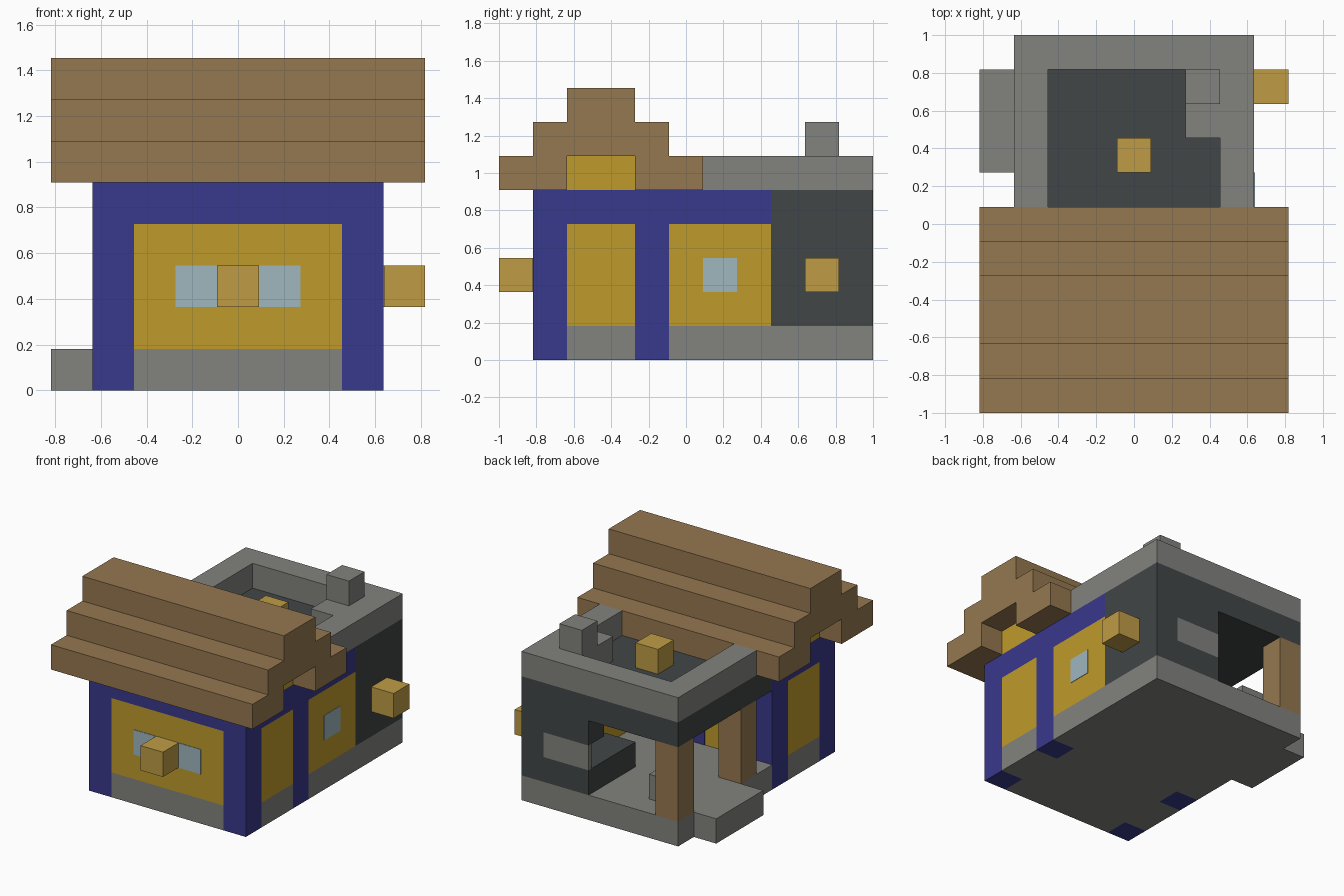
import bpy, bmesh
from mathutils import Vector

if "Cube" in bpy.data.objects:
    bpy.data.objects.remove(bpy.data.objects["Cube"], do_unlink=True)

UNIT = 2 / 11                      # the building sits on a block grid
ORIGIN = Vector((4.5, 5.5, 0))


def place(x, y, z):
    return (Vector((x, y, z)) - ORIGIN) * UNIT


def make_material(name, hex_colour):
    channels = [int(hex_colour[n:n + 2], 16) / 255 for n in (0, 2, 4)]
    linear = [c / 12.92 if c < 0.04045 else ((c + 0.055) / 1.055) ** 2.4 for c in channels]
    colour = (*linear, 1)
    mat = bpy.data.materials.new(name)
    mat.use_nodes = True
    mat.diffuse_color = colour
    shader = mat.node_tree.nodes["Principled BSDF"]
    shader.inputs["Base Color"].default_value = colour
    shader.inputs["Roughness"].default_value = 0.9
    return mat


wood = make_material("brown wood", "957850")
beam_blue = make_material("deep blue", "39388C")
plaster = make_material("mustard yellow", "BF9B2B")
stone = make_material("stone grey", "82827E")
slate = make_material("dark slate", "414646")
glass = make_material("pale blue glass", "9FB7BF")
lamp = make_material("lantern gold", "BF9C46")


def finish(name, bm, mat):
    bmesh.ops.recalc_face_normals(bm, faces=bm.faces)
    mesh = bpy.data.meshes.new(name)
    bm.to_mesh(mesh)
    bm.free()
    mesh.materials.append(mat)
    obj = bpy.data.objects.new(name, mesh)
    bpy.context.scene.collection.objects.link(obj)
    return obj


def boxes(name, mat, *spans):
    """Each span is an x range, a y range and a z range in grid blocks."""
    bm = bmesh.new()
    for xs, ys, zs in spans:
        low, high = (place(*corner) for corner in zip(xs, ys, zs))
        cube = bmesh.ops.create_cube(bm, size=1)["verts"]
        bmesh.ops.scale(bm, vec=high - low, verts=cube)
        bmesh.ops.translate(bm, vec=(low + high) / 2, verts=cube)
    return finish(name, bm, mat)


def block(name, mat, x, y, z):
    return boxes(name, mat, ((x, x + 1), (y, y + 1), (z, z + 1)))


# Vertical ranges shared by many parts
BASE, WALL, BAND, RIM = (0, 1), (1, 4), (4, 5), (5, 6)
RIGHT_WALL, LEFT_WALL = (1, 2), (7, 8)
INNER = (2, 7)

# Stone foundation and porch step
boxes("foundation", stone, (INNER, (1, 11), BASE),
      *[(side, ys, BASE) for side in (RIGHT_WALL, LEFT_WALL) for ys in ((2, 4), (5, 11))])
boxes("porch_step", stone, ((0, 1), (7, 10), BASE))

# Blue timber frame of the front house
boxes("corner_posts", beam_blue,
      *[(side, ys, (0, 5)) for side in (RIGHT_WALL, LEFT_WALL) for ys in ((1, 2), (4, 5))])
boxes("wall_beams", beam_blue, (INNER, (1, 2), BAND), (INNER, (4, 5), BAND),
      (RIGHT_WALL, (2, 4), BAND), (LEFT_WALL, (2, 4), BAND), (LEFT_WALL, (5, 8), BAND))

# Yellow wall panels and gables
boxes("wall_panels", plaster, (INNER, (1, 2), WALL), (INNER, (4, 5), WALL),
      (RIGHT_WALL, (2, 4), WALL), (LEFT_WALL, (2, 4), WALL), (LEFT_WALL, (5, 8), WALL))
boxes("gables", plaster, (RIGHT_WALL, (2, 4), RIM), (LEFT_WALL, (2, 4), RIM))

# Thin window and door plates
THIN = 0.02
boxes("front_window", glass, ((3, 6), (1 - THIN, 1), (2, 3)))
boxes("side_window", glass, ((8, 8 + THIN), (6, 7), (2, 3)))
boxes("inner_door", beam_blue, ((4, 5), (5, 5 + THIN), (1, 3)))

# Stepped roof: one profile pushed along x
steps = [(0, 5), (0, 6), (1, 6), (1, 7), (2, 7), (2, 8)]
notch = [(2, 6), (2, 5)]
mirrored = [(6 - y, z) for y, z in reversed(steps)]
profile = steps + mirrored + [(4, 5), (4, 6)] + notch
bm = bmesh.new()
end = bm.faces.new([bm.verts.new(place(0, y, z)) for y, z in profile])
pushed = bmesh.ops.extrude_face_region(bm, geom=[end], use_keep_orig=True)["geom"]
bmesh.ops.translate(bm, vec=(9 * UNIT, 0, 0),
                    verts=[v for v in pushed if isinstance(v, bmesh.types.BMVert)])
finish("stepped_roof", bm, wood)

# Rear workshop: slate walls, flat deck and counter
boxes("workshop_walls", slate, (LEFT_WALL, (8, 11), WALL), ((5, 7), (10, 11), (3, 4)))
boxes("workshop_deck", slate, (INNER, (5, 11), BAND), (RIGHT_WALL, (5, 11), BAND),
      (LEFT_WALL, (8, 11), BAND))
boxes("counter", slate, ((5, 7), (8, 11), (1, 2)))
boxes("rear_window", stone, ((5, 7), (10.8, 11), (2, 3)))
boxes("porch_posts", wood, *[(RIGHT_WALL, ys, WALL) for ys in ((6, 7), (10, 11))])
block("work_stone", stone, 2, 9, 1)

# Parapet and chimney
boxes("parapet", stone, (RIGHT_WALL, (6, 11), RIM), (LEFT_WALL, (6, 11), RIM),
      (INNER, (10, 11), RIM))
boxes("chimney_base", stone, ((6, 7), (8, 10), RIM))
block("chimney", stone, 6, 9, 6)

# Lanterns
block("front_lantern", lamp, 4, 0, 2)
block("side_lantern", lamp, 8, 9, 2)
block("deck_lantern", lamp, 4, 7, 5)
